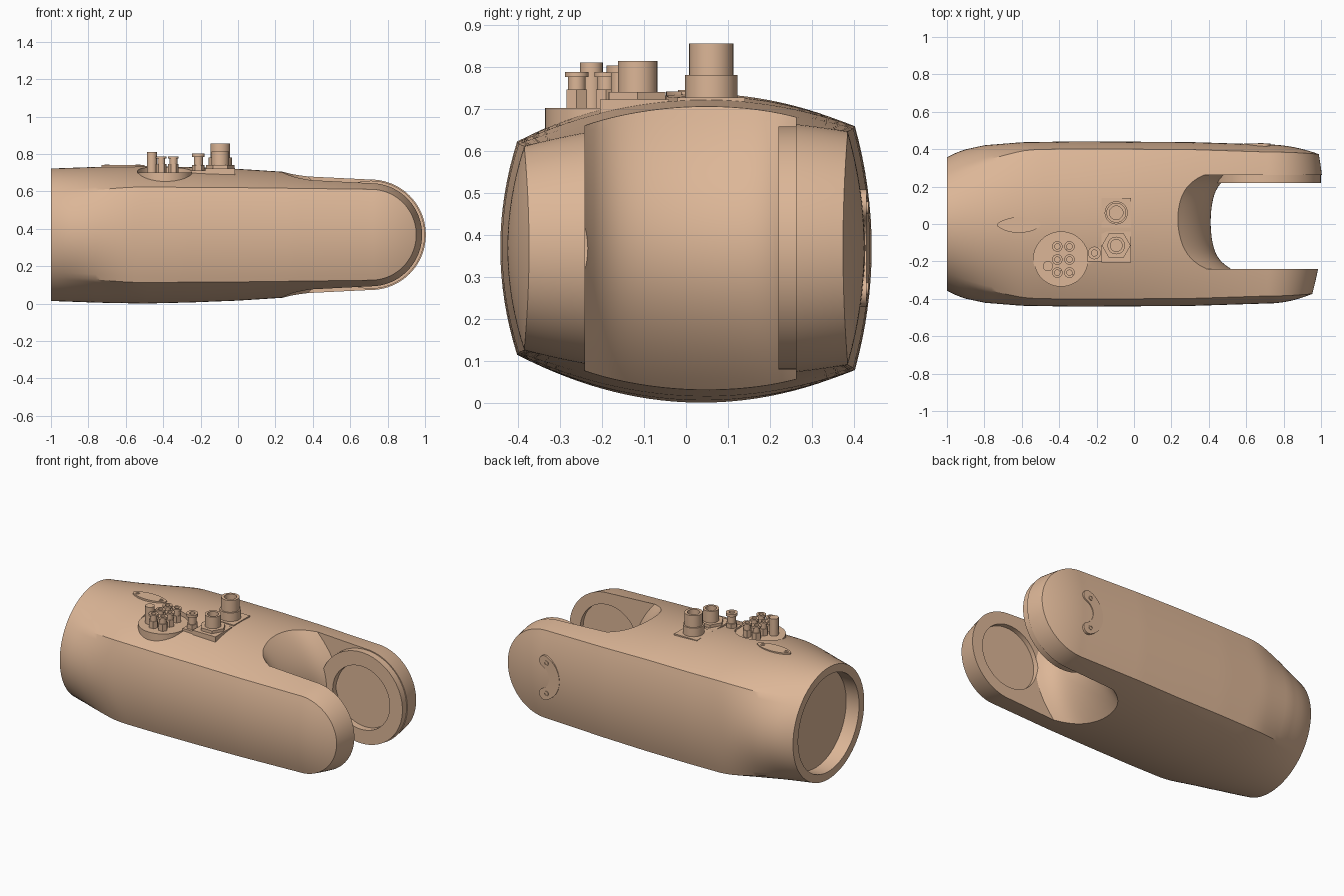
import bpy, bmesh, math
from mathutils import Matrix, Vector

if "Cube" in bpy.data.objects:
    bpy.data.objects.remove(bpy.data.objects["Cube"])

CZ = 0.368      # height of the long axis
HX = 0.71       # hinge centre along x
mat = bpy.data.materials.new("tan")
mat.diffuse_color = (0.72, 0.47, 0.31, 1)
mat.use_nodes = True
mat.node_tree.nodes["Principled BSDF"].inputs["Base Color"].default_value = mat.diffuse_color


def finish(name, bm, smooth=True):
    bmesh.ops.remove_doubles(bm, verts=bm.verts, dist=1e-5)
    bmesh.ops.recalc_face_normals(bm, faces=bm.faces)
    me = bpy.data.meshes.new(name)
    bm.to_mesh(me)
    bm.free()
    me.materials.append(mat)
    ob = bpy.data.objects.new(name, me)
    bpy.context.collection.objects.link(ob)
    if smooth:
        shade(ob)
    return ob


def activate(ob):
    bpy.ops.object.select_all(action='DESELECT')
    ob.select_set(True)
    bpy.context.view_layer.objects.active = ob


def shade(ob):
    activate(ob)
    bpy.ops.object.shade_smooth_by_angle(angle=math.radians(28))


def cut(ob, tool):
    tool.hide_render = True
    m = ob.modifiers.new("cut", 'BOOLEAN')
    m.operation, m.solver, m.object = 'DIFFERENCE', 'EXACT', tool
    activate(ob)
    bpy.ops.object.modifier_apply(modifier="cut")
    bpy.data.objects.remove(tool)


def lathe(name, loc, profile, seg=28, axis='Z', closed=False):
    """Revolve (radius, height) points around an axis through loc."""
    rot = {'Z': Matrix(), 'Y': Matrix.Rotation(-math.pi / 2, 4, 'X'),
           'X': Matrix.Rotation(math.pi / 2, 4, 'Y')}[axis]
    bm = bmesh.new()
    rings = []
    for r, h in profile:
        rings.append([bm.verts.new(rot @ Vector((r * math.cos(2 * math.pi * i / seg),
                      r * math.sin(2 * math.pi * i / seg), h)) + Vector(loc)) for i in range(seg)])
    pairs = list(zip(rings, rings[1:])) + ([(rings[-1], rings[0])] if closed else [])
    for a, b in pairs:
        for i in range(seg):
            j = (i + 1) % seg
            bm.faces.new((a[i], a[j], b[j], b[i]))
    if not closed:
        bm.faces.new(rings[0])
        bm.faces.new(rings[-1])
    return finish(name, bm)


def box(name, x0, x1, y0, y1, z0, z1):
    bm = bmesh.new()
    bmesh.ops.create_cube(bm, size=1)
    for v in bm.verts:
        v.co = Vector(((x0 + x1) / 2 + v.co.x * (x1 - x0), (y0 + y1) / 2 + v.co.y * (y1 - y0),
                       (z0 + z1) / 2 + v.co.z * (z1 - z0)))
    return finish(name, bm, False)


def prism(name, pts, vec):
    bm = bmesh.new()
    f = bm.faces.new([bm.verts.new(p) for p in pts])
    ext = bmesh.ops.extrude_face_region(bm, geom=[f])
    bmesh.ops.translate(bm, vec=vec, verts=[g for g in ext['geom'] if isinstance(g, bmesh.types.BMVert)])
    bm.faces.ensure_lookup_table()
    return finish(name, bm)


def interp(x, table):
    for (x0, a), (x1, b) in zip(table, table[1:]):
        if x <= x1:
            return a + (b - a) * (x - x0) / (x1 - x0)
    return table[-1][1]


# --- housing: barrel sections lofted along x, turning around the hinge at the end
WIDTH = [(-1, .357), (-.95, .382), (-.9, .399), (-.8, .421), (-.6, .437), (-.3, .442), (.3, .438), (HX, .425)]
HEIGHT = [(-1, .354), (-.75, .363), (-.5, .367), (-.25, .361), (0, .351), (.25, .335), (HX, .303)]
FRONT = [(-1, .258), (0, .252), (HX, .243)]
BACK = [(-1, .29), (0, .29), (HX, .278)]


def section(x, a):
    w, h, zf, zb = (interp(x, t) for t in (WIDTH, HEIGHT, FRONT, BACK))
    yc, t = w - 0.04, min(1, (x + 1) / 0.5)
    t = t * t * (3 - 2 * t)
    s, c = math.sin(a), math.cos(a)
    pts = []

    def add(y, z, reach):
        if t < 1:      # blend to a round rear end
            f = math.atan2(z / h, y / w)
            y = y * t + w * math.cos(f) * (1 - t)
            z = z * t + h * math.sin(f) * (1 - t)
        pts.append((x + reach * s, y * (1 - .03 * s * s), CZ + z * c))

    for sign in (1, -1):
        for i in range(28):        # top, then bottom
            u = sign * (1 - 2 * i / 28)
            zc = (zf + zb) / 2 + (zb - zf) / 2 * u
            z = zc + (h - (zf + zb) / 2) * (1 - u * u)
            add(yc * u, sign * z, z)
        zc = zf if sign > 0 else zb
        for i in range(16):        # front side, then back side
            q = 1 - 2 * i / 16
            bulge = 0.04 * (1 - s * s - q * q * c * c)
            add(-sign * (yc + bulge), sign * q * zc, zc)
    return pts


bm = bmesh.new()
steps = [(-1 + (HX + 1) * i / 50, 0) for i in range(51)] + [(HX, math.pi / 2 * i / 24) for i in range(1, 25)]
rings = [[bm.verts.new(p) for p in section(x, a)] for x, a in steps]
n = len(rings[0])
for A, B in zip(rings, rings[1:]):
    for i in range(n):
        bm.faces.new((A[i], A[(i + 1) % n], B[(i + 1) % n], B[i]))
bm.faces.new(rings[0])
housing = finish("housing", bm, False)

# saddle-shaped slot between the two prongs
bm = bmesh.new()
NY, NZ = 24, 32
Y0, Y1 = -0.24, 0.262
grid = []
for i in range(NY + 1):
    y = Y0 + (Y1 - Y0) * i / NY
    grid.append([])
    for j in range(NZ + 1):
        z = -0.45 + 0.9 * j / NZ
        v = (y - .01) / .25
        grid[i].append(bm.verts.new((.41 + .05 * v * v + .06 * v ** 6 - 1.55 * z * z, y, CZ + z)))
faces = [bm.faces.new((grid[i][j], grid[i + 1][j], grid[i + 1][j + 1], grid[i][j + 1]))
         for i in range(NY) for j in range(NZ)]
ext = bmesh.ops.extrude_face_region(bm, geom=faces, use_keep_orig=True)
for g in ext['geom']:
    if isinstance(g, bmesh.types.BMVert):
        g.co.x = 1.4
cut(housing, finish("slot_cutter", bm, False))

# round recesses: rear socket, front prong bearing seat, connector island
cut(housing, lathe("socket_cutter", (-1, 0, CZ), [(.305, -.1), (.305, .09)], 64, 'X'))
cut(housing, lathe("seat_cutter", (HX, -.24, CZ), [(.2, -.03), (.2, .1)], 64, 'Y'))
cut(housing, lathe("island_cutter", (-.39, -.19, 0), [(.148, .695), (.148, 1)], 64))
shade(housing)

# raised bearing ring on the back prong
lathe("bearing_ring", (HX, .22, CZ), [(.2, 0), (.289, 0), (.289, .06), (.2, .06)], 64, 'Y', True)

# --- connectors on top
lathe("connector_island", (-.39, -.19, 0), [(.145, .55), (.145, .702)], 64)


def plug(name, x, y, r, z0, z1, collar=0, collar_z=0, sides=28):
    """Hollow-topped tube with an optional collar or hex nut at its foot."""
    lathe(name, (x, y, 0), [(r, z0), (r, z1), (r * .68, z1), (r * .68, z1 - r * .7)])
    if collar:
        lathe(name + "_collar", (x, y, 0), [(collar, z0), (collar, collar_z)], sides)


for x in (-.41, -.345):
    for y in (-.12, -.19, -.26):
        plug("small_port", x, y, .021, .69, .787, .028, .745, 6)
        lathe("small_port_lip", (x, y, 0), [(.021, .775), (.028, .775), (.028, .787), (.021, .787)], 24, closed=True)
lathe("island_post", (-.46, -.225, 0), [(.027, .69), (.027, .81)])

plug("side_port", -.212, -.155, .024, .66, .803, .034, .74, 6)
lathe("side_port_lip", (-.212, -.155, 0), [(.024, .785), (.034, .785), (.034, .803), (.024, .803)], closed=True)
box("side_port_base", -.25, -.17, -.2, -.1, .62, .712)

box("front_plug_plate", -.175, -.015, -.205, -.04, .63, .722)
plug("front_plug", -.095, -.115, .047, .7, .813, .077, .74, 6)
box("back_plug_plate", -.175, -.015, -.02, .14, .66, .726)
plug("back_plug", -.095, .06, .053, .7, .855, .062, .78)


# --- cover plates with screws
def lens(k, L=.115, W=.036):
    u = -1 + 2 * k / 20
    return L * u, W * (1 - u * u) ** .8 + .006


top = [lens(k) for k in range(21)]
outline = top + [(x, -y) for x, y in reversed(top)]
prism("top_cover", [(-.615 + x, -.005 + y, .70) for x, y in outline], Vector((0, 0, .041)))
for x in (-.7, -.535):
    lathe("top_cover_screw", (x, -.005, .735), [(.008, 0), (.014, 0), (.014, .009), (.008, .009)], 16, closed=True)

# kidney-shaped plate on the back prong, bowed away from the tip
C, R, HW = Vector((.735, CZ)), .112, .036
angs = [math.radians(112 + 136 * k / 16) for k in range(17)]


def polar(r, a, c=C):
    return c + Vector((math.cos(a), math.sin(a))) * r


kidney = [polar(R + HW, a) for a in angs]
kidney += [polar(HW, angs[-1] + math.pi * k / 8, polar(R, angs[-1])) for k in range(1, 8)]
kidney += [polar(R - HW, a) for a in reversed(angs)]
kidney += [polar(HW, angs[0] + math.pi + math.pi * k / 8, polar(R, angs[0])) for k in range(1, 8)]
prism("side_cover", [(p.x, .39, p.y) for p in kidney], Vector((0, .04, 0)))
for a in (angs[1], angs[-2]):
    p = polar(R, a)
    lathe("side_cover_screw", (p.x, .425, p.y), [(.009, 0), (.015, 0), (.015, .009), (.009, .009)], 16, 'Y', True)
